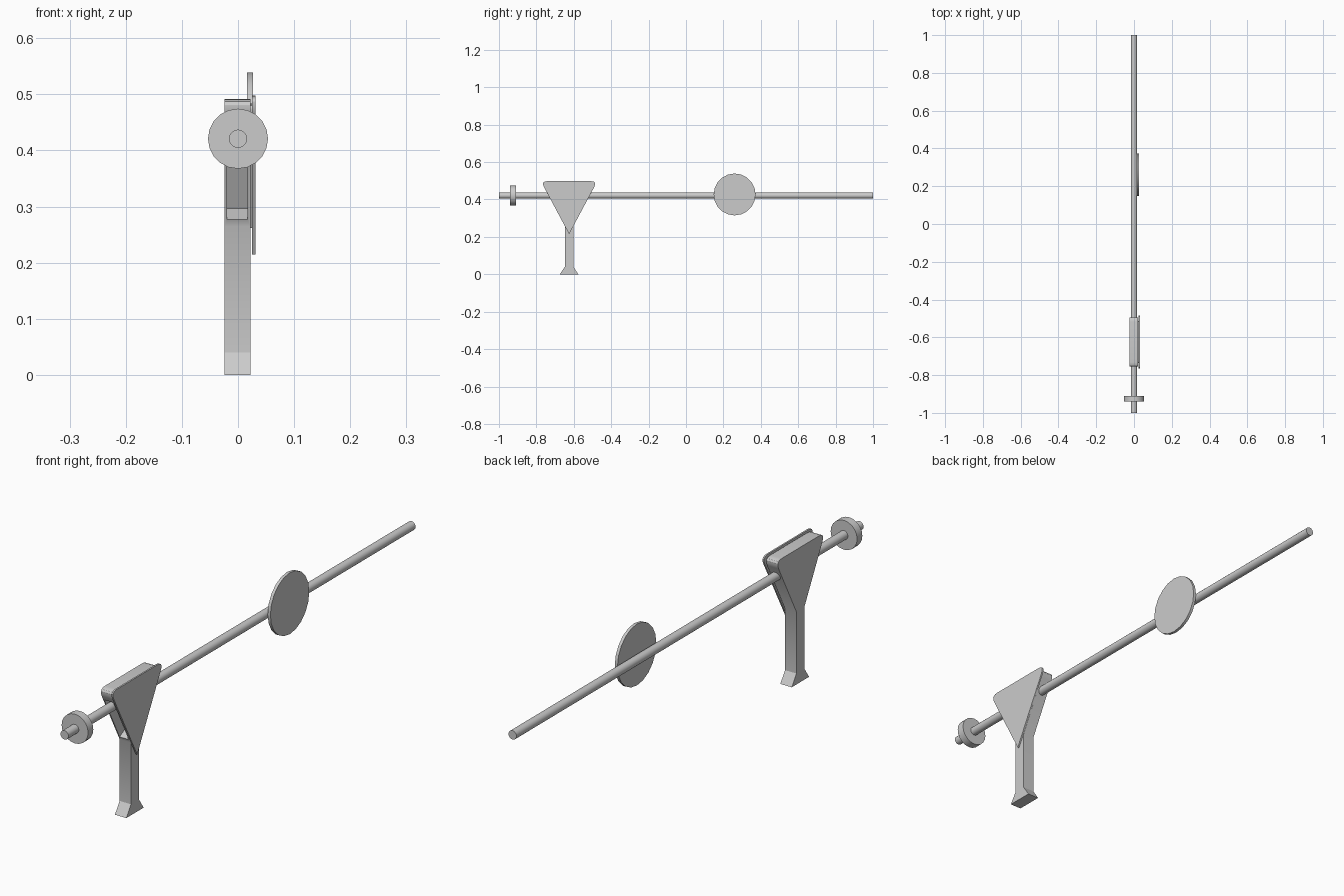
import bpy, bmesh, math
from mathutils import Vector

if "Cube" in bpy.data.objects:
    bpy.data.objects.remove(bpy.data.objects["Cube"])


def prism(name, profile, x0, x1):
    """Extrude a (y, z) outline along x."""
    bm = bmesh.new()
    f = bm.faces.new([bm.verts.new((x0, y, z)) for y, z in profile])
    r = bmesh.ops.extrude_face_region(bm, geom=[f])
    bmesh.ops.translate(bm, vec=(x1 - x0, 0, 0),
                        verts=[v for v in r["geom"] if isinstance(v, bmesh.types.BMVert)])
    bmesh.ops.recalc_face_normals(bm, faces=bm.faces)
    me = bpy.data.meshes.new(name)
    bm.to_mesh(me)
    bm.free()
    ob = bpy.data.objects.new(name, me)
    bpy.context.collection.objects.link(ob)
    return ob


def cylinder(name, radius, depth, loc, rot, sides):
    bpy.ops.mesh.primitive_cylinder_add(vertices=sides, radius=radius, depth=depth,
                                        location=loc, rotation=rot)
    bpy.context.object.name = name
    smooth(bpy.context.object)


def smooth(ob):
    bpy.ops.object.select_all(action='DESELECT')
    bpy.context.view_layer.objects.active = ob
    ob.select_set(True)
    bpy.ops.object.shade_smooth_by_angle(angle=math.radians(31))


def rounded(a, corner, b, r, n=5):
    """Points rounding a corner between neighbours a and b."""
    c = Vector(corner)
    p = c + (Vector(a) - c).normalized() * r
    q = c + (Vector(b) - c).normalized() * r
    return [tuple(p * (1 - t) ** 2 + c * 2 * t * (1 - t) + q * t * t)
            for t in (i / n for i in range(n + 1))]


CY = -0.625


def mirrored(half):
    """Half outline (offset, z), bottom to top, mirrored about the post centre."""
    return [(CY + y, z) for y, z in half] + [(CY - y, z) for y, z in reversed(half) if y > 1e-6]


# Post with flared foot and wedge-shaped head
head = rounded((0.023, 0.265), (0.142, 0.492), (0, 0.492), 0.035)
post = prism("post", mirrored([(0.05, 0), (0.023, 0.04), (0.023, 0.265)] + head), -0.024, 0.022)

# Recess in the sloped front of the head
d = Vector((-0.119, 0.227)).normalized()
n = Vector((0.227, 0.119)).normalized()
base = Vector((CY - 0.023, 0.265)) + d * 0.014
pts = [base - n * 0.05, base + d * 0.19 - n * 0.05, base + d * 0.19 + n * 0.041, base + n * 0.041]
cutter = prism("recess_cutter", [tuple(p) for p in pts], -0.0195, 0.017)
cutter.hide_render = True
m = post.modifiers.new("recess", 'BOOLEAN')
m.operation, m.object, m.solver = 'DIFFERENCE', cutter, 'EXACT'
bpy.context.view_layer.objects.active = post
bpy.ops.object.modifier_apply(modifier=m.name)
bpy.data.objects.remove(cutter)
smooth(post)

# Triangular side plate on a thinner spacer
top = rounded((0, 0.215), (0.151, 0.498), (0, 0.498), 0.035)
smooth(prism("side_plate", mirrored([(0, 0.215)] + top), 0.025, 0.031))
top = rounded((0, 0.262), (0.122, 0.484), (0, 0.484), 0.03)
smooth(prism("plate_spacer", mirrored([(0, 0.262)] + top), 0.0215, 0.0255))

# Long beam, counterweight near the short end, signal disc on the long arm
along_y = (math.pi / 2, 0, 0)
along_x = (0, math.pi / 2, 0)
cylinder("beam", 0.0162, 2.0, (0, 0, 0.421), along_y, 20)
cylinder("counterweight", 0.0535, 0.03, (0, -0.925, 0.421), along_y, 20)
cylinder("signal_disc", 0.112, 0.011, (0.0215, 0.26, 0.427), along_x, 20)
